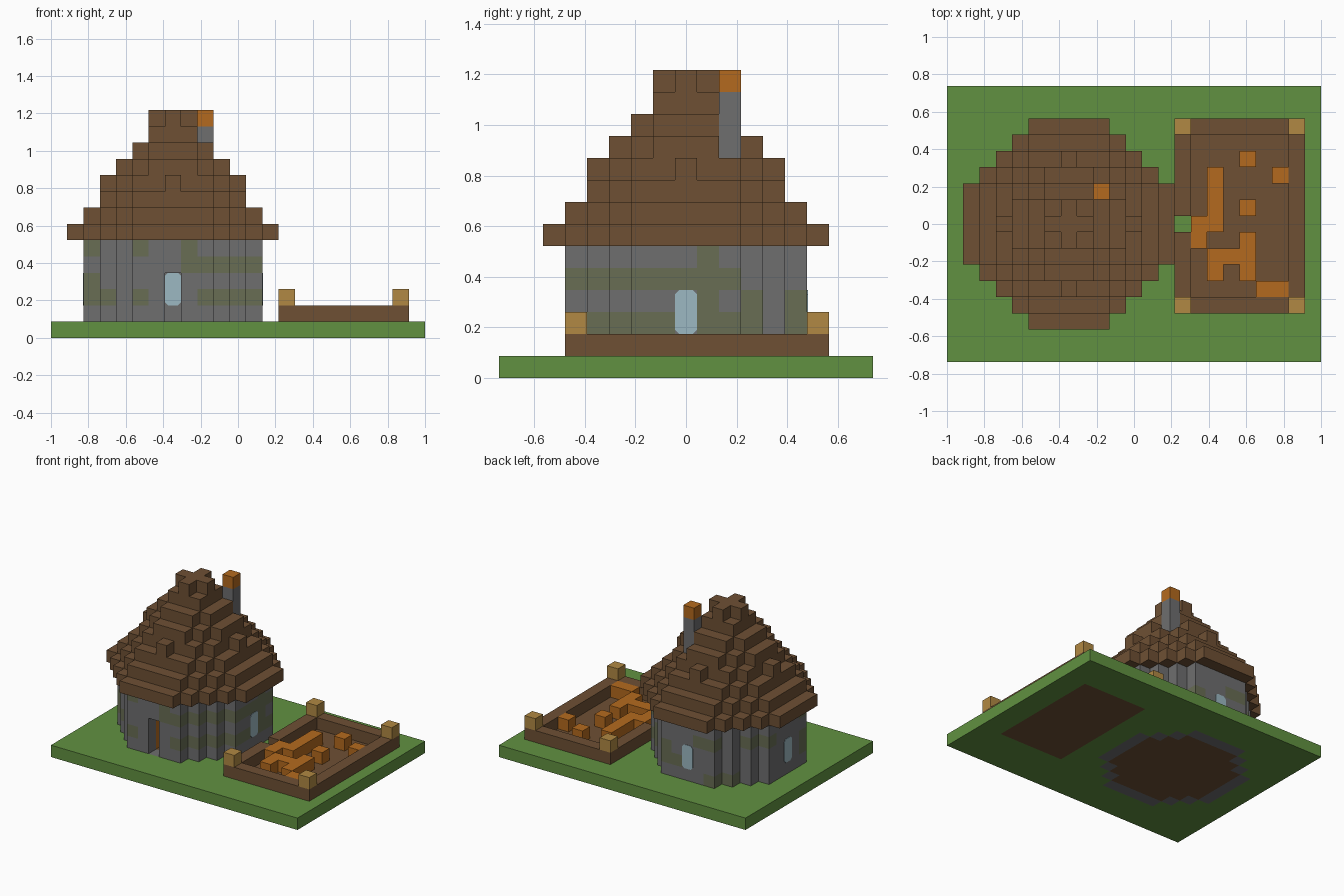
import bpy
import bmesh
from mathutils import Vector

if "Cube" in bpy.data.objects:
    bpy.data.objects.remove(bpy.data.objects["Cube"])

NX, NY = 23, 17
U = 2 / NX                      # edge length of one block
CX, CY = 7, 8                   # block column at the centre of the hut


def material(name, red, green, blue):
    def linear(c):
        c /= 255
        return c / 12.92 if c <= 0.04045 else ((c + 0.055) / 1.055) ** 2.4
    mat = bpy.data.materials.new(name)
    mat.use_nodes = True
    colour = [linear(c) for c in (red, green, blue)] + [1]
    mat.diffuse_color = colour
    bsdf = mat.node_tree.nodes["Principled BSDF"]
    bsdf.inputs["Base Color"].default_value = colour
    bsdf.inputs["Roughness"].default_value = 1
    return mat


GRASS = material("grass green", 97, 145, 65)
WOOD = material("dark wood", 110, 80, 52)
STONE = material("grey stone", 110, 110, 111)
MOSS = material("mossy stone", 104, 109, 84)
ORANGE = material("orange", 180, 106, 30)
TAN = material("tan post", 177, 137, 67)
GLASS = material("pale blue glass", 156, 184, 194)


def corner(i, j, k):
    return Vector((i * U - 1, (j - NY / 2) * U, k * U))


def finish(name, bm, mats):
    mesh = bpy.data.meshes.new(name)
    bmesh.ops.recalc_face_normals(bm, faces=bm.faces)
    bm.to_mesh(mesh)
    bm.free()
    for mat in mats:
        mesh.materials.append(mat)
    obj = bpy.data.objects.new(name, mesh)
    bpy.context.collection.objects.link(obj)
    return obj


def blocks(name, cells, mats, rule=lambda cell: 0):
    """Outer skin of a set of blocks, coloured per block by the rule."""
    bm = bmesh.new()
    cells = set(cells)
    for cell in sorted(cells):
        for axis in range(3):
            for side in (0, 1):
                near = list(cell)
                near[axis] += 2 * side - 1
                if tuple(near) in cells:
                    continue
                ring = []
                for a, b in ((0, 0), (1, 0), (1, 1), (0, 1)):
                    p = list(cell)
                    p[axis] += side
                    p[(axis + 1) % 3] += a
                    p[(axis + 2) % 3] += b
                    ring.append(bm.verts.new(corner(*p)))
                if not side:
                    ring.reverse()
                bm.faces.new(ring).material_index = rule(cell)
    mesh = bpy.data.meshes.new(name)
    bm.to_mesh(mesh)
    bm.free()
    for mat in mats:
        mesh.materials.append(mat)
    bpy.context.collection.objects.link(bpy.data.objects.new(name, mesh))


def octagon(radius, limit, k):
    span = range(-radius, radius + 1)
    return {(CX + a, CY + b, k) for a in span for b in span
            if abs(a) + abs(b) <= limit}


def rect(i0, i1, j0, j1, k):
    return {(i, j, k) for i in range(i0, i1 + 1) for j in range(j0, j1 + 1)}


# Ground slab with the hut footprint and the vegetable bed let into it
footprint = octagon(5, 7, 0)
floor = octagon(4, 6, 0)
bed = rect(15, 20, 4, 13, 0)
blocks("ground", rect(0, NX - 1, 0, NY - 1, 0) - footprint - bed, [GRASS])
blocks("hut_floor", floor, [WOOD])
blocks("garden_soil", bed, [WOOD])

# Garden rim with an entrance gap, corner posts and pumpkins
rim = rect(14, 21, 3, 14, 1) - rect(15, 20, 4, 13, 1) - {(14, 8, 1)}
blocks("garden_rim", rim, [WOOD])
for side, i in (("right", 14), ("left", 21)):
    for end, j in (("front", 3), ("back", 14)):
        blocks(f"garden_post_{end}_{side}", {(i, j, 2)}, [TAN])
pumpkins = set()
for i0, i1, j0, j1 in ((16, 16, 8, 11), (15, 15, 7, 8), (16, 16, 5, 6),
                       (17, 17, 6, 6), (18, 18, 5, 7), (18, 18, 9, 9),
                       (18, 18, 12, 12), (20, 20, 11, 11), (19, 20, 4, 4)):
    pumpkins |= rect(i0, i1, j0, j1, 1)
blocks("pumpkins", pumpkins, [ORANGE])

# Moss runs on the walls: side, layer, first and last offset along the wall
MOSS_RUNS = (("front", 5, -5, -5), ("front", 3, -5, -5), ("front", 5, -2, -2),
             ("front", 4, 1, 2), ("front", 5, 1, 1), ("front", 2, 2, 3),
             ("front", 2, -2, -2),
             ("right", 4, -4, 2), ("right", 5, 1, 1), ("right", 3, 1, 1),
             ("right", 2, -3, -1), ("right", 2, 1, 3), ("right", 3, 3, 3),
             ("right", 3, 5, 5),
             ("back", 2, 1, 2), ("back", 4, -2, -1), ("back", 1, -3, -2),
             ("left", 4, 2, 3), ("left", 2, -3, -2))
moss = set()
for side, k, first, last in MOSS_RUNS:
    for a in range(first, last + 1):
        b = min(5, 7 - abs(a))
        if side in ("front", "left"):
            b = -b
        moss.add((CX + a, CY + b, k) if side in ("front", "back")
                 else (CX + b, CY + a, k))

# Round stone wall, one block thick, with a doorway in the front
walls = set()
for k in range(6):
    walls |= octagon(5, 7, k) - octagon(4, 6, k)
walls -= {(CX, CY - 5, k) for k in (1, 2, 3)}
blocks("hut_wall", walls, [STONE, MOSS], lambda cell: int(cell in moss))

# Stepped roof: layer, radius, corner limit
roof = set()
for k, radius, limit in ((6, 6, 8), (7, 5, 7), (8, 4, 6), (9, 3, 5),
                         (10, 3, 4), (11, 2, 3), (12, 1, 2), (13, 1, 1)):
    roof |= octagon(radius, limit, k)
roof |= {(CX + a, CY + b, 9) for a, b in ((4, 0), (-4, 0), (0, 4), (0, -4))}
chimney = {(CX + 2, CY + 2, k) for k in range(10, 14)}
blocks("roof", roof - chimney, [WOOD])
blocks("chimney", chimney, [STONE, ORANGE], lambda cell: int(cell[2] == 13))


# Windows with clipped corners, showing on both faces of the wall
def window(name, axis, sign):
    bm = bmesh.new()
    centre = corner(CX + 0.5, CY + 0.5, 3)
    w, h, c = U / 2, U, U * 0.2
    outline = [(w, h - c), (w - c, h), (c - w, h), (-w, h - c),
               (-w, c - h), (c - w, -h), (w - c, -h), (w, c - h)]
    rings = []
    for depth in (4.5 * U - 0.003, 5.5 * U + 0.003):
        ring = []
        for s, t in outline:
            offset = Vector((0, 0, t))
            offset[axis] = sign * depth
            offset[1 - axis] = s
            ring.append(bm.verts.new(centre + offset))
        rings.append(ring)
        bm.faces.new(ring)
    for n in range(len(outline)):
        m = (n + 1) % len(outline)
        bm.faces.new((rings[0][n], rings[0][m], rings[1][m], rings[1][n]))
    finish(name, bm, [GLASS])


window("window_left", 0, 1)
window("window_right", 0, -1)
window("window_back", 1, 1)

# Door leaf standing open inside the hut
bm = bmesh.new()
bmesh.ops.create_cube(bm, size=1)
bmesh.ops.scale(bm, vec=(0.012, U, 3 * U), verts=bm.verts)
bmesh.ops.translate(bm, vec=corner(CX, CY - 3.5, 2.5) - Vector((0.006, 0, 0)),
                    verts=bm.verts)
finish("door_leaf", bm, [ORANGE])
